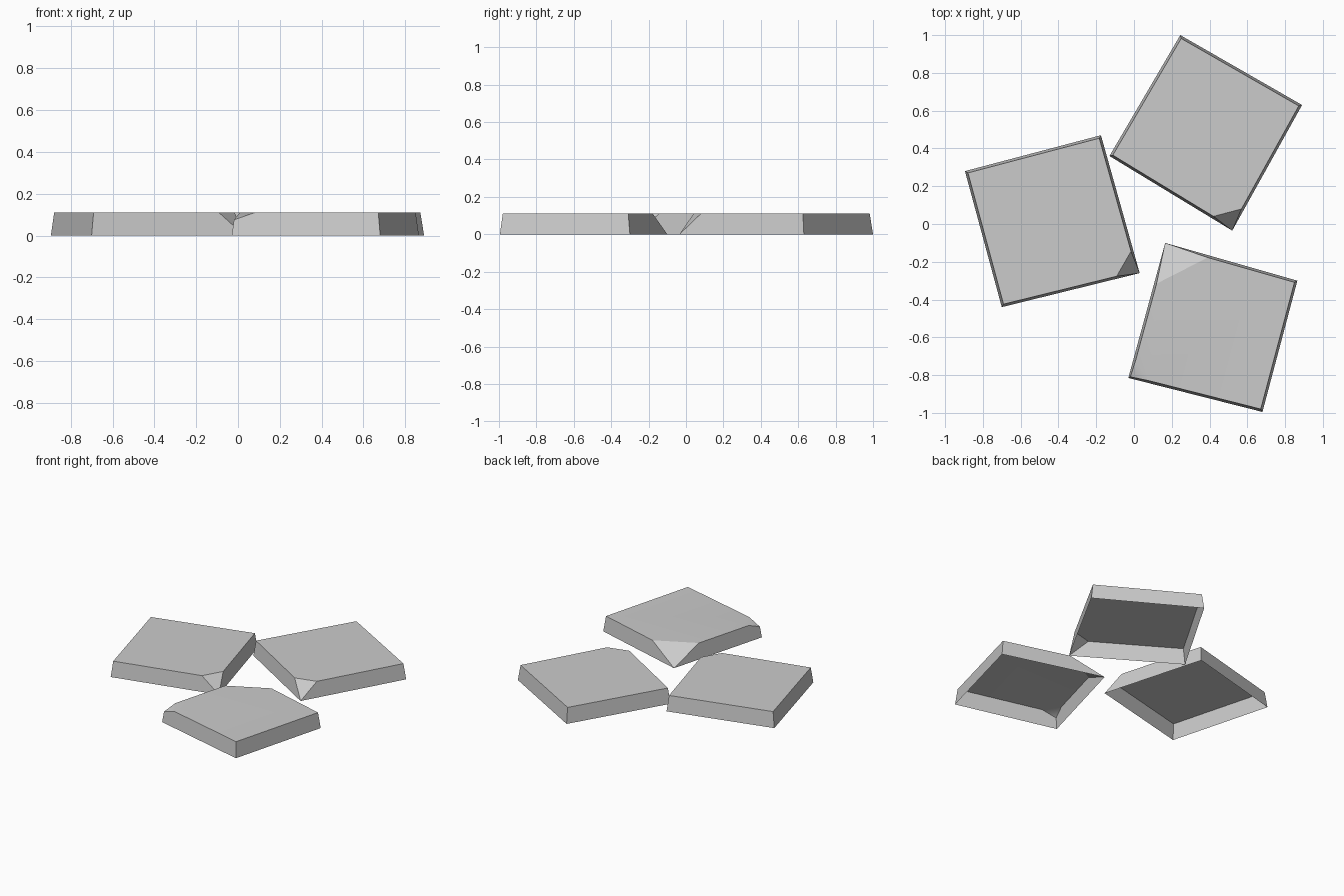
import bpy
import bmesh
import math
from mathutils import Vector

cube = bpy.data.objects.get("Cube")
if cube:
    bpy.data.objects.remove(cube, do_unlink=True)

HEIGHT = 0.11
TAPER = 0.035   # how far the top corners lean towards the middle

stone = bpy.data.materials.new("stone_grey")
stone.use_nodes = True
stone.diffuse_color = (0.6, 0.6, 0.6, 1)
stone.node_tree.nodes["Principled BSDF"].inputs["Base Color"].default_value = (0.6, 0.6, 0.6, 1)


def paving_slab(name, corners, chips):
    """Slab open underneath; corners run clockwise from above.
    chips: corner -> (share of edge before, share of edge after, chip base height)"""
    bm = bmesh.new()
    base = [Vector((x, y, 0)) for x, y in corners]
    middle = sum(base, Vector()) / len(base)
    top = [p.lerp(middle, TAPER) + Vector((0, 0, HEIGHT)) for p in base]
    count = len(base)

    foot, tip, enter, leave = [], [], [], []
    for i in range(count):
        foot.append(bm.verts.new(base[i]))
        if i in chips:
            before, after, low = chips[i]
            enter.append(bm.verts.new(top[i].lerp(top[i - 1], before)))
            leave.append(bm.verts.new(top[i].lerp(top[(i + 1) % count], after)))
            # the chip may reach the ground or stop part way up the corner
            tip.append(bm.verts.new(base[i].lerp(top[i], low / HEIGHT)) if low else foot[i])
            bm.faces.new((tip[i], enter[i], leave[i])).normal_flip()
        else:
            corner = bm.verts.new(top[i])
            enter.append(corner)
            leave.append(corner)
            tip.append(foot[i])

    # side walls
    for i in range(count):
        j = (i + 1) % count
        loop = (foot[j], foot[i], tip[i], leave[i], enter[j], tip[j])
        bm.faces.new(list(dict.fromkeys(loop)))

    # flat top
    rim = [v for pair in zip(enter, leave) for v in pair]
    bm.faces.new(list(dict.fromkeys(rim))[::-1])

    # make every chip face outwards
    bm.normal_update()
    for face in bm.faces:
        if face.normal.dot(face.calc_center_median() - middle) < 0:
            face.normal_flip()

    mesh = bpy.data.meshes.new(name)
    bm.to_mesh(mesh)
    bm.free()
    mesh.materials.append(stone)
    slab = bpy.data.objects.new(name, mesh)
    bpy.context.collection.objects.link(slab)
    bpy.ops.object.select_all(action="DESELECT")
    slab.select_set(True)
    bpy.context.view_layer.objects.active = slab
    bpy.ops.object.shade_smooth_by_angle(angle=math.radians(30))


paving_slab("back_slab",
            [(0.245, 1.0), (0.89, 0.63), (0.52, -0.035), (-0.13, 0.36)],
            {2: (0.15, 0.15, 0)})
paving_slab("right_slab",
            [(-0.895, 0.28), (-0.175, 0.47), (0.03, -0.26), (-0.70, -0.44)],
            {2: (0.15, 0.15, 0)})
paving_slab("front_slab",
            [(0.165, -0.10), (0.865, -0.30), (0.68, -0.995), (-0.03, -0.815)],
            {0: (0.29, 0.32, 0), 3: (0.14, 0.12, 0.075)})
